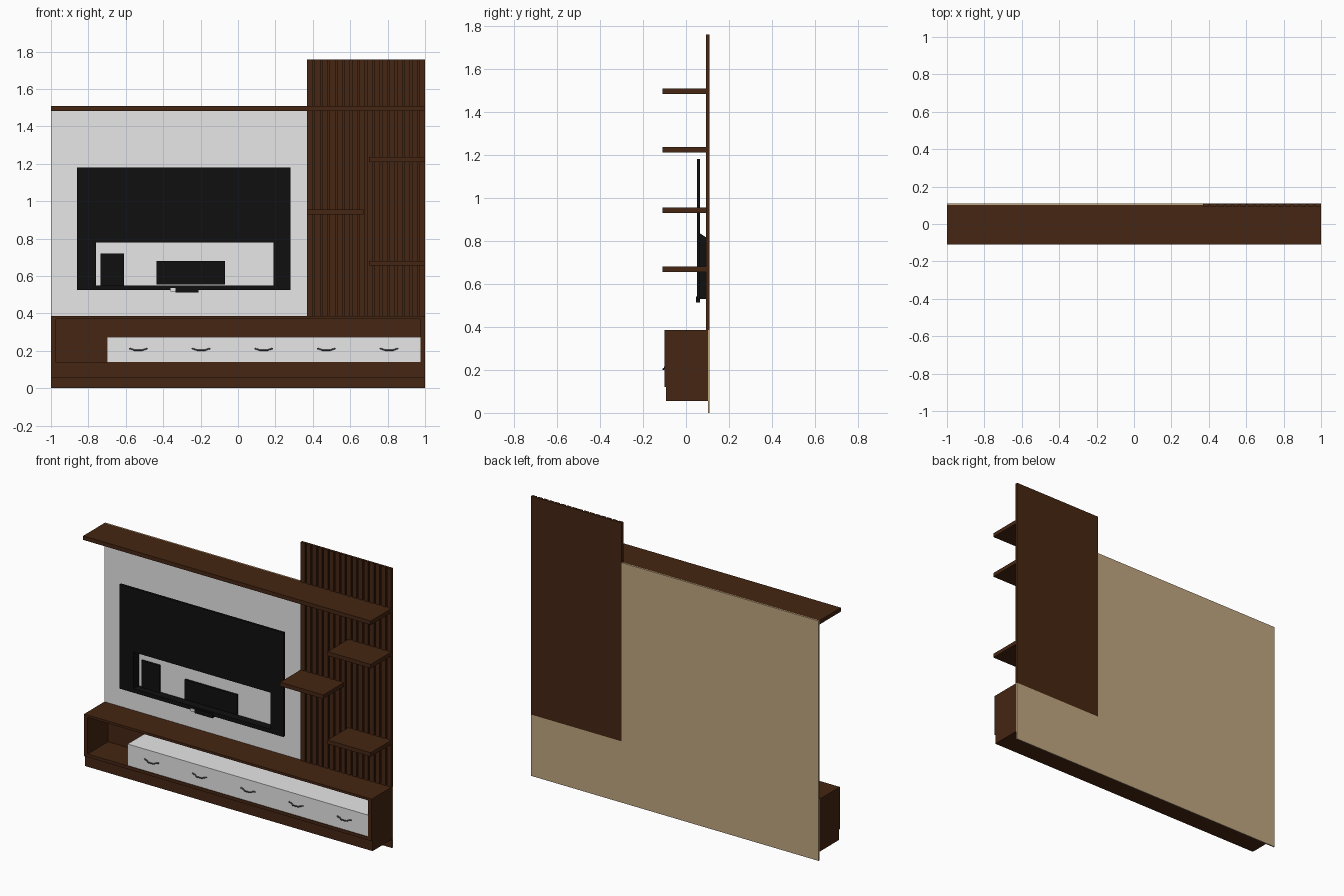
import bpy
import bmesh
from mathutils import Vector

default_cube = bpy.data.objects.get("Cube")
if default_cube:
    bpy.data.objects.remove(default_cube, do_unlink=True)


def make_material(name, red, green, blue, roughness=0.6):
    material = bpy.data.materials.new(name)
    material.use_nodes = True
    colour = (red, green, blue, 1)
    material.diffuse_color = colour
    shader = material.node_tree.nodes["Principled BSDF"]
    shader.inputs["Base Color"].default_value = colour
    shader.inputs["Roughness"].default_value = roughness
    return material


wood = make_material("dark wood", 0.06, 0.019, 0.006)
white = make_material("white lacquer", 0.8, 0.8, 0.8)
tan = make_material("raw board", 0.53, 0.385, 0.22)
black = make_material("black plastic", 0.005, 0.005, 0.005)
metal = make_material("grey metal", 0.1, 0.1, 0.1)


def finish(name, bm, materials):
    bmesh.ops.recalc_face_normals(bm, faces=bm.faces)
    mesh = bpy.data.meshes.new(name)
    bm.to_mesh(mesh)
    bm.free()
    for material in materials:
        mesh.materials.append(material)
    obj = bpy.data.objects.new(name, mesh)
    bpy.context.scene.collection.objects.link(obj)
    return obj


def add_box(bm, x_range, y_range, z_range):
    """Add a box spanning three (low, high) ranges."""
    low, high = (Vector(corner) for corner in zip(x_range, y_range, z_range))
    verts = bmesh.ops.create_cube(bm, size=1)["verts"]
    bmesh.ops.scale(bm, vec=high - low, verts=verts)
    bmesh.ops.translate(bm, vec=(low + high) / 2, verts=verts)


def box(name, x_range, y_range, z_range, material):
    bm = bmesh.new()
    add_box(bm, x_range, y_range, z_range)
    return finish(name, bm, [material])


def frame(bm, outer_x, outer_z, inner_x, inner_z, y_range):
    """Add a rectangular ring facing the front."""
    add_box(bm, (outer_x[0], inner_x[0]), y_range, outer_z)
    add_box(bm, (inner_x[1], outer_x[1]), y_range, outer_z)
    add_box(bm, inner_x, y_range, (outer_z[0], inner_z[0]))
    if outer_z[1] > inner_z[1]:
        add_box(bm, inner_x, y_range, (inner_z[1], outer_z[1]))


# Shared levels
back, wall, slat_front = 0.11, 0.102, 0.093
cabinet_top, shelf_top, panel_top = 0.385, 1.508, 1.758
split = 0.37
full_width = (-1, 1)
board_depth = (wall, back)


# Backing board: raw board with a coloured front face
def backing(name, x_range, z_range, front):
    board = box(name, x_range, board_depth, z_range, tan)
    board.data.materials.append(front)
    for face in board.data.polygons:
        if face.normal.y < -0.5:
            face.material_index = 1


backing("upper_back_board", (-1, split), (cabinet_top, shelf_top), white)
backing("lower_back_board", full_width, (0, cabinet_top), wood)

# Slatted panel
box("slat_backing", (split, 1), board_depth, (cabinet_top, panel_top), wood)
bm = bmesh.new()
slat_count = 16
gap = 0.01
pitch = (1 - split + gap) / slat_count
for i in range(slat_count):
    left = split + i * pitch
    add_box(bm, (left, left + pitch - gap), (slat_front, wall), (cabinet_top, panel_top))
finish("wall_slats", bm, [wood])

# Shelves
for name, x_range, top in (
    ("long_top_shelf", full_width, shelf_top),
    ("upper_small_shelf", (0.7, 1), 1.235),
    ("middle_small_shelf", (split, 0.67), 0.955),
    ("lower_small_shelf", (0.7, 1), 0.68),
):
    box(name, x_range, (-back, wall), (top - 0.025, top), wood)

# Cabinet carcass and plinth
front = -0.1
side = 0.025
carcass_depth = (front, wall)
floor_bottom, floor_top, ceiling = 0.12, 0.14, 0.37
box("cabinet_top", full_width, carcass_depth, (ceiling, cabinet_top), wood)
box("cabinet_floor", full_width, carcass_depth, (floor_bottom, floor_top), wood)
box("cabinet_right_side", (-1, side - 1), carcass_depth, (floor_top, ceiling), wood)
box("cabinet_left_side", (1 - side, 1), carcass_depth, (floor_top, ceiling), wood)
box("cabinet_plinth", full_width, (-0.092, wall), (0.055, floor_bottom), wood)

# Drawer block with curved pulls
drawer_front = -0.096
drawer_left, drawer_right = -0.7, 1 - side
box("drawer_block", (drawer_left, drawer_right), (drawer_front, wall), (floor_top, 0.275), white)
drawer_width = (drawer_right - drawer_left) / 5
for i in range(5):
    centre = drawer_left + drawer_width * (i + 0.5)
    curve = bpy.data.curves.new("drawer_handle", "CURVE")
    curve.dimensions = "3D"
    curve.bevel_depth = 0.004
    curve.bevel_resolution = 1
    curve.use_fill_caps = True
    spline = curve.splines.new("POLY")
    path = ((-0.05, 0, 0.006), (-0.03, 0, 0), (-0.02, -0.008, -0.004),
            (0.02, -0.008, -0.004), (0.03, 0, 0), (0.05, 0, 0.006))
    spline.points.add(len(path) - 1)
    for point, (x, y, z) in zip(spline.points, path):
        point.co = (centre + x, drawer_front - 0.002 + y, 0.207 + z, 1)
    curve.materials.append(metal)
    handle = bpy.data.objects.new("drawer_handle", curve)
    bpy.context.scene.collection.objects.link(handle)

# Television: thin panel open at the lower back, with a deeper housing ring
screen_front, screen_back = 0.05, 0.065
opening_x, opening_z = (-0.76, 0.19), (0.55, 0.78)
bm = bmesh.new()
frame(bm, (-0.86, 0.28), (0.525, 1.18), opening_x, opening_z, (screen_front, screen_back))
finish("television_panel", bm, [black])

bm = bmesh.new()
frame(bm, (-0.785, 0.215), (0.53, opening_z[1]), opening_x, opening_z, (screen_back, wall))
finish("television_housing", bm, [black])

# Sloped cap over the housing
bm = bmesh.new()
cap = ((screen_back, opening_z[1]), (wall, opening_z[1]), (wall, 0.81), (screen_back, 0.835))
profile = bm.faces.new([bm.verts.new((-0.785, y, z)) for y, z in cap])
swept = bmesh.ops.extrude_face_region(bm, geom=[profile], use_keep_orig=True)["geom"]
bmesh.ops.translate(bm, vec=(1, 0, 0), verts=[v for v in swept if isinstance(v, bmesh.types.BMVert)])
finish("television_housing_cap", bm, [black])

# Rear modules seen in the opening, and the badge bar below
module_depth = (0.09, wall)
box("small_module", (-0.735, -0.61), module_depth, (0.55, 0.72), black)
box("large_module", (-0.435, -0.07), module_depth, (0.555, 0.68), black)
box("sensor_bar", (-0.335, -0.21), (0.046, screen_back), (0.513, 0.54), black)
box("indicator", (-0.362, -0.335), (0.047, screen_front), (0.517, 0.535), white)
